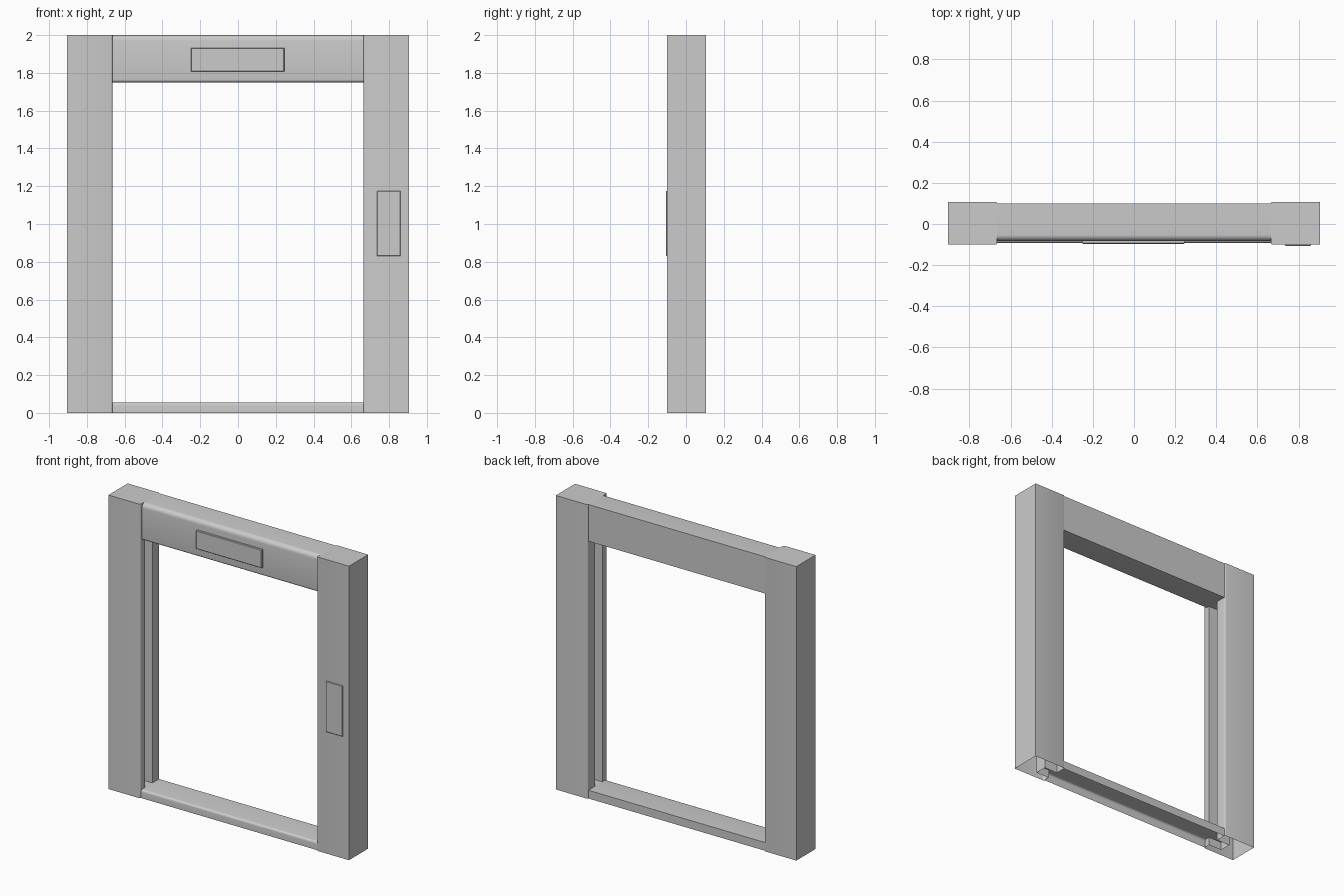
import bpy, bmesh, math

if "Cube" in bpy.data.objects:
    bpy.data.objects.remove(bpy.data.objects["Cube"])

OUT, INN = 0.905, 0.665          # post outer / inner x
SLOT0, SLOT1, DEPTH = -0.05, 0.03, 0.10   # door slot in the posts


def arc(cx, cy, r, a0, a1, n=5):
    """Points on an arc, angles in degrees."""
    out = []
    for i in range(n + 1):
        a = math.radians(a0 + (a1 - a0) * i / n)
        out.append((cx + r * math.cos(a), cy + r * math.sin(a)))
    return out


def finish(name, bm, smooth=True, mirror=False):
    me = bpy.data.meshes.new(name)
    bm.to_mesh(me)
    bm.free()
    ob = bpy.data.objects.new(name, me)
    bpy.context.collection.objects.link(ob)
    if smooth:
        bpy.ops.object.select_all(action='DESELECT')
        ob.select_set(True)
        bpy.context.view_layer.objects.active = ob
        bpy.ops.object.shade_smooth_by_angle(angle=math.radians(35))
    if mirror:
        ob.modifiers.new("Mirror", 'MIRROR')
    return ob


def sweep(bm, pts, lo, hi, place, closed):
    """Extrude a profile between two positions; returns both vertex rings."""
    a = [bm.verts.new(place(p, lo)) for p in pts]
    b = [bm.verts.new(place(p, hi)) for p in pts]
    n = len(pts)
    for i in range(n if closed else n - 1):
        j = (i + 1) % n
        bm.faces.new((a[i], a[j], b[j], b[i]))
    return a, b


def along_z(p, t):
    return (p[0], p[1], t)


def along_x(p, t):
    return (t, p[0], p[1])


# Posts: hollow, open at the bottom, with a door slot on the inner side
R = 0.008
back = arc(INN + R, 0.107 - R, R, 90, 180, 3)
front = arc(INN + R, -0.1 + R, R, 180, 270, 3)
slot = [(INN, SLOT1), (INN + DEPTH, SLOT1), (INN + DEPTH, SLOT0), (INN, SLOT0)]
profile = [(OUT, -0.1), (OUT, 0.107)] + back + slot + front
bm = bmesh.new()
_, top = sweep(bm, profile, 0, 2, along_z, True)
k = 2 + len(back)
bm.faces.new([v for i, v in enumerate(top) if i not in (k + 1, k + 2)])
finish("door_posts", bm, mirror=True)

# Header beam with rounded front edges
profile = ([(0.1, 1.75), (0.1, 2.0)]
           + arc(-0.052, 1.97, 0.03, 90, 180, 6)
           + arc(-0.067, 1.765, 0.015, 180, 270, 5))
bm = bmesh.new()
sweep(bm, profile, -INN, INN, along_x, True)
finish("header_beam", bm)

# Sill: open channel with a rounded front edge
profile = [(0.1, 0), (0.1, 0.056)] + arc(-0.077, 0.041, 0.015, 90, 180, 5) + [(-0.092, 0)]
bm = bmesh.new()
sweep(bm, profile, -INN, INN, along_x, False)
finish("sill", bm)

# Sill and header surfaces continuing into the slots
for name, z, up in (("slot_floor", 0.056, True), ("slot_ceiling", 1.75, False)):
    bm = bmesh.new()
    vs = [bm.verts.new((x, y, z)) for x, y in
          ((INN, SLOT0), (INN + DEPTH, SLOT0), (INN + DEPTH, SLOT1), (INN, SLOT1))]
    bm.faces.new(vs if up else vs[::-1])
    finish(name, bm, smooth=False, mirror=True)


# Raised plates: bevelled front, open against the surface behind
def plate(name, x0, x1, z0, z1, y_front, y_back, bev):
    bm = bmesh.new()
    rings = []
    for y, d in ((y_back, 0), (y_front + bev, 0), (y_front, bev)):
        rings.append([bm.verts.new(c) for c in (
            (x0 + d, y, z0 + d), (x1 - d, y, z0 + d),
            (x1 - d, y, z1 - d), (x0 + d, y, z1 - d))])
    for a, b in zip(rings, rings[1:]):
        for i in range(4):
            j = (i + 1) % 4
            bm.faces.new((a[i], a[j], b[j], b[i]))
    bm.faces.new(rings[-1])
    finish(name, bm, smooth=False)


plate("indicator_plate", -0.25, 0.245, 1.808, 1.932, -0.096, -0.082, 0.003)
plate("call_button_plate", 0.735, 0.86, 0.83, 1.175, -0.107, -0.1, 0.003)
